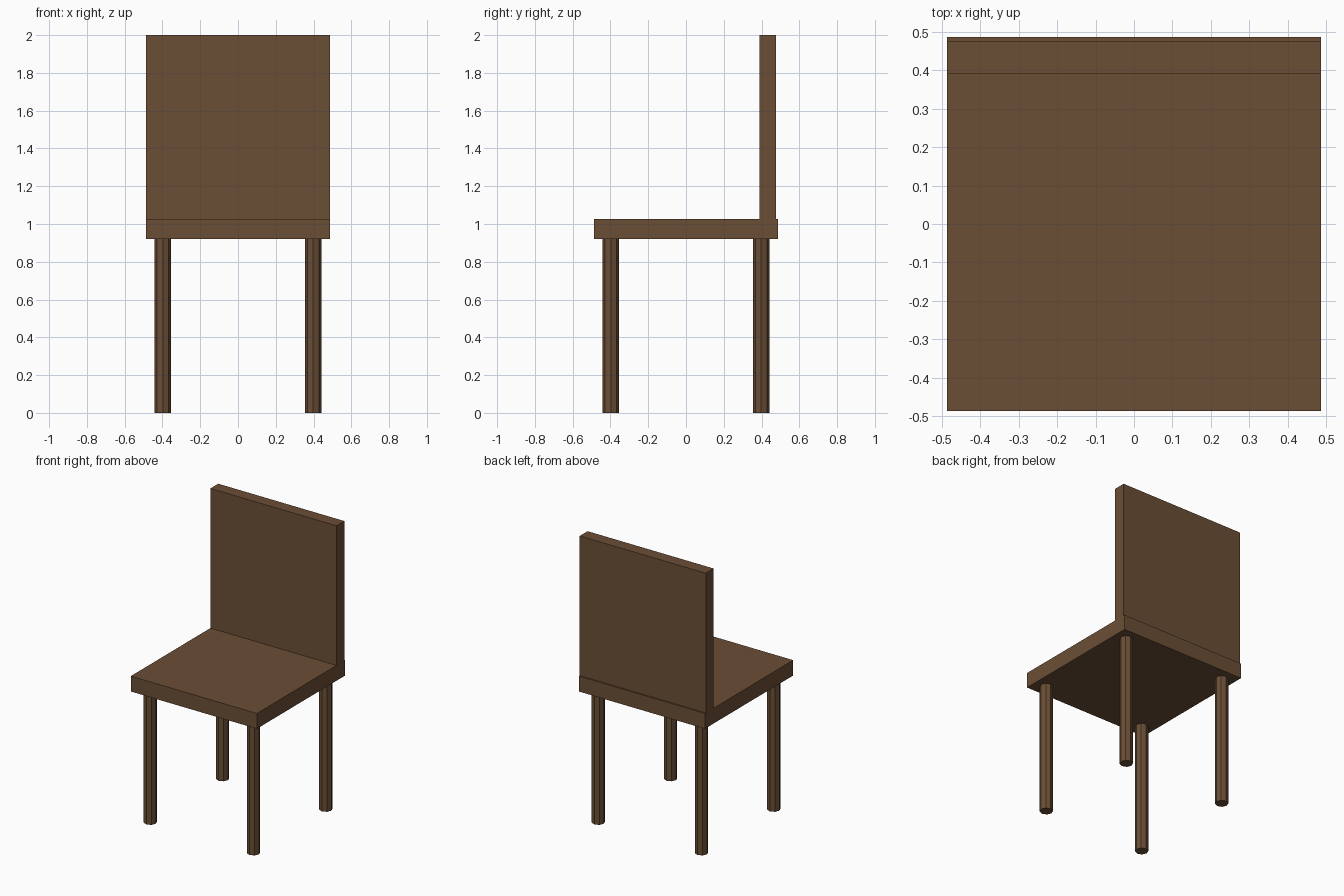
import bpy
from math import pi

default = bpy.data.objects.get("Cube")
if default:
    bpy.data.objects.remove(default, do_unlink=True)

# Single wood colour
wood = bpy.data.materials.new("brown_wood")
wood.use_nodes = True
wood.diffuse_color = (0.147, 0.077, 0.036, 1)
wood.node_tree.nodes["Principled BSDF"].inputs["Base Color"].default_value = wood.diffuse_color


def finish(name):
    obj = bpy.context.object
    obj.name = name
    obj.data.materials.append(wood)
    return obj


def box(name, low, high):
    """Box spanning two opposite corners."""
    centre = [(a + b) / 2 for a, b in zip(low, high)]
    bpy.ops.mesh.primitive_cube_add(size=1, location=centre)
    obj = finish(name)
    obj.scale = [b - a for a, b in zip(low, high)]
    bpy.ops.object.transform_apply(location=False, rotation=False, scale=True)


HALF = 0.486
SEAT_BOTTOM, SEAT_TOP = 0.92, 1.027

# Seat slab and upright backrest, set slightly in from the rear edge
box("seat", (-HALF, -HALF, SEAT_BOTTOM), (HALF, HALF, SEAT_TOP))
box("backrest", (-HALF, 0.39, SEAT_TOP), (HALF, 0.476, 2))

# Four eight-sided legs
for depth_name, sy in (("front", -1), ("back", 1)):
    for side_name, sx in (("left", 1), ("right", -1)):
        bpy.ops.mesh.primitive_cylinder_add(
            vertices=8, radius=0.043, depth=SEAT_BOTTOM,
            location=(sx * 0.398, sy * 0.398, SEAT_BOTTOM / 2))
        finish(f"{depth_name}_{side_name}_leg")
